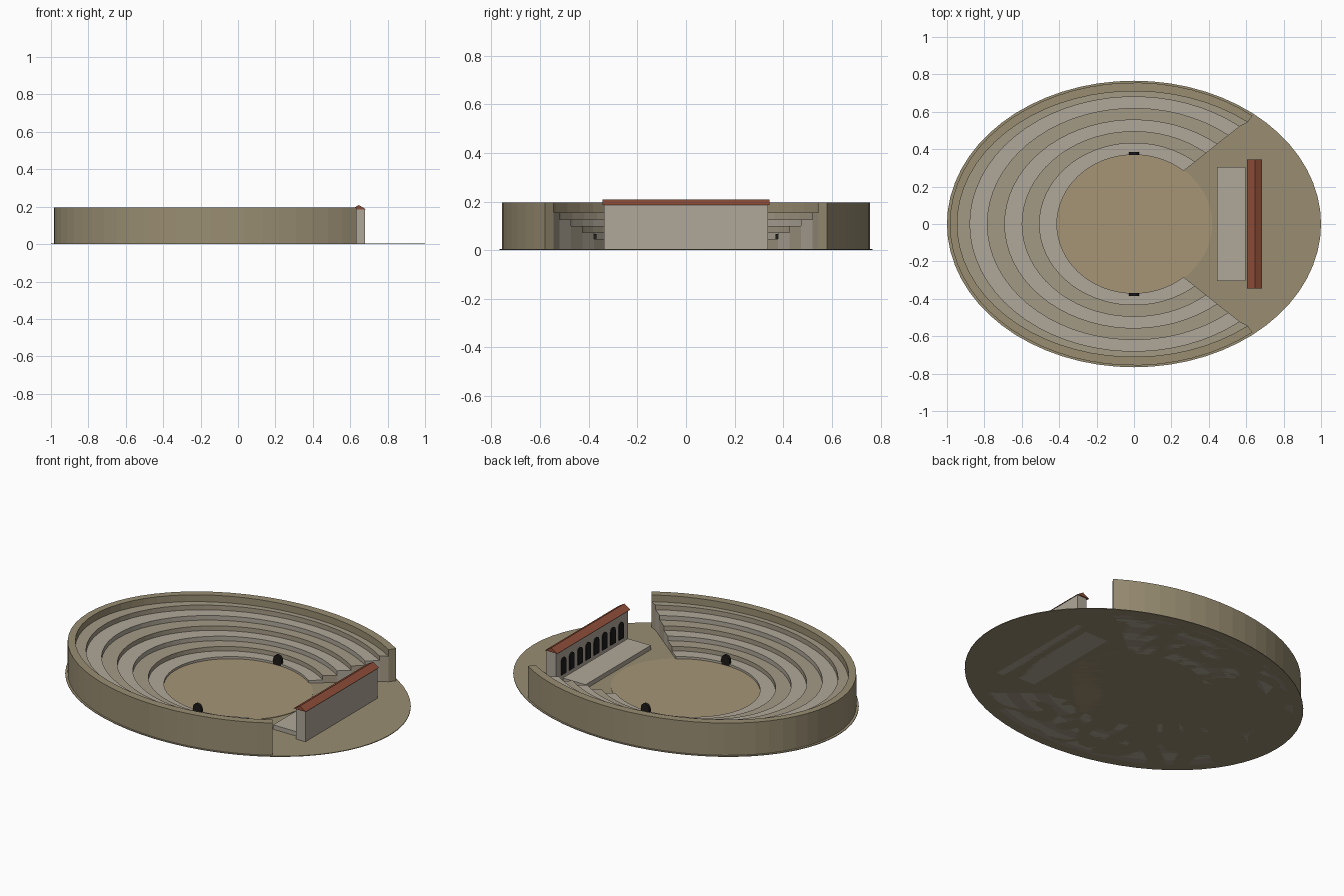
import bpy, bmesh, math
from mathutils import Matrix

if "Cube" in bpy.data.objects:
    bpy.data.objects.remove(bpy.data.objects["Cube"])


def material(name, r, g, b):
    m = bpy.data.materials.new(name)
    m.diffuse_color = (r, g, b, 1)
    m.use_nodes = True
    m.node_tree.nodes["Principled BSDF"].inputs["Base Color"].default_value = m.diffuse_color
    return m


EARTH = material("earth", .32, .27, .17)
SAND = material("sand", .38, .30, .18)
LIGHT = material("light_stone", .43, .39, .32)
WARM = material("warm_stone", .37, .32, .235)
ROOF = material("roof_tile", .27, .075, .04)
DARK = material("dark_opening", .012, .011, .01)


def finish(name, bm, mat):
    bmesh.ops.recalc_face_normals(bm, faces=bm.faces)
    me = bpy.data.meshes.new(name)
    bm.to_mesh(me)
    bm.free()
    me.materials.append(mat)
    ob = bpy.data.objects.new(name, me)
    bpy.context.collection.objects.link(ob)
    return ob


def disc(name, rx, ry, z0, z1, mat, n=64):
    bm = bmesh.new()
    bmesh.ops.create_cone(bm, cap_ends=True, segments=n, radius1=1, radius2=1, depth=1)
    for v in bm.verts:
        v.co = (v.co.x * rx, v.co.y * ry, z0 if v.co.z < 0 else z1)
    return finish(name, bm, mat)


def arc_ring(name, inner, outer, z1, mat, n=48):
    # open elliptical ring with a rectangular section, gap facing +x
    bm = bmesh.new()
    loops = []
    for i in range(n + 1):
        t = math.radians(50 + 260 * i / n)
        c, s = math.cos(t), math.sin(t)
        loops.append([bm.verts.new((r[0] * c, r[1] * s, z)) for r, z in
                      ((inner, 0), (outer, 0), (outer, z1), (inner, z1))])
    for a, b in zip(loops, loops[1:]):
        for k in range(4):
            bm.faces.new((a[k], a[(k + 1) % 4], b[(k + 1) % 4], b[k]))
    bm.faces.new(loops[0])
    bm.faces.new(loops[-1][::-1])
    return finish(name, bm, mat)


def prism(name, profile, depth, matrix, mat):
    # profile in local x/z, extruded symmetrically along local y
    bm = bmesh.new()
    a = [bm.verts.new((x, -depth / 2, z)) for x, z in profile]
    b = [bm.verts.new((x, depth / 2, z)) for x, z in profile]
    bm.faces.new(a)
    bm.faces.new(b[::-1])
    for i in range(len(a)):
        j = (i + 1) % len(a)
        bm.faces.new((a[i], a[j], b[j], b[i]))
    bm.transform(matrix)
    return finish(name, bm, mat)


def box(name, x0, x1, half_y, z0, z1, mat):
    return prism(name, [(x0, z0), (x1, z0), (x1, z1), (x0, z1)], 2 * half_y, Matrix(), mat)


def arch(w, h, n=10):
    r = w / 2
    top = [(r * math.cos(math.pi * i / n), h - r + r * math.sin(math.pi * i / n))
           for i in range(n + 1)]
    return [(-r, 0), (r, 0)] + top


# Ground and orchestra floor
disc("ground", 1.0, .766, 0, .004, EARTH)
disc("orchestra_floor", .418, .373, 0, .007, SAND)

# Stepped seating, walkway and outer wall
radii = [(.412, .370), (.505, .432), (.598, .494), (.691, .556),
         (.784, .618), (.877, .680), (.945, .710), (.985, .756)]
heights = [.020, .046, .073, .100, .127, .155, .195]
for i, h in enumerate(heights):
    name = "outer_wall" if i == 6 else "walkway" if i == 5 else f"seat_tier_{i + 1}"
    mat = EARTH if i == 6 else (LIGHT, WARM)[i % 2]
    arc_ring(name, radii[i], radii[i + 1], h, mat)

# Side entrances at the orchestra edge
for s in (-1, 1):
    prism("side_entrance", arch(.054, .062), .016,
          Matrix.Translation((0, s * .377, .004)), DARK)

# Stage and scene building
box("stage", .445, .595, .306, 0, .03, LIGHT)
box("scene_wall", .617, .679, .338, 0, .186, LIGHT)
prism("scene_roof", [(.605, .185), (.685, .185), (.646, .209)], .688, Matrix(), ROOF)

# Row of arched openings facing the seats
for i in range(8):
    m = Matrix.Translation((.616, -.27 + i * .54 / 7, .035)) @ Matrix.Rotation(math.pi / 2, 4, 'Z')
    prism("scene_arch", arch(.045, .1), .008, m, DARK)
